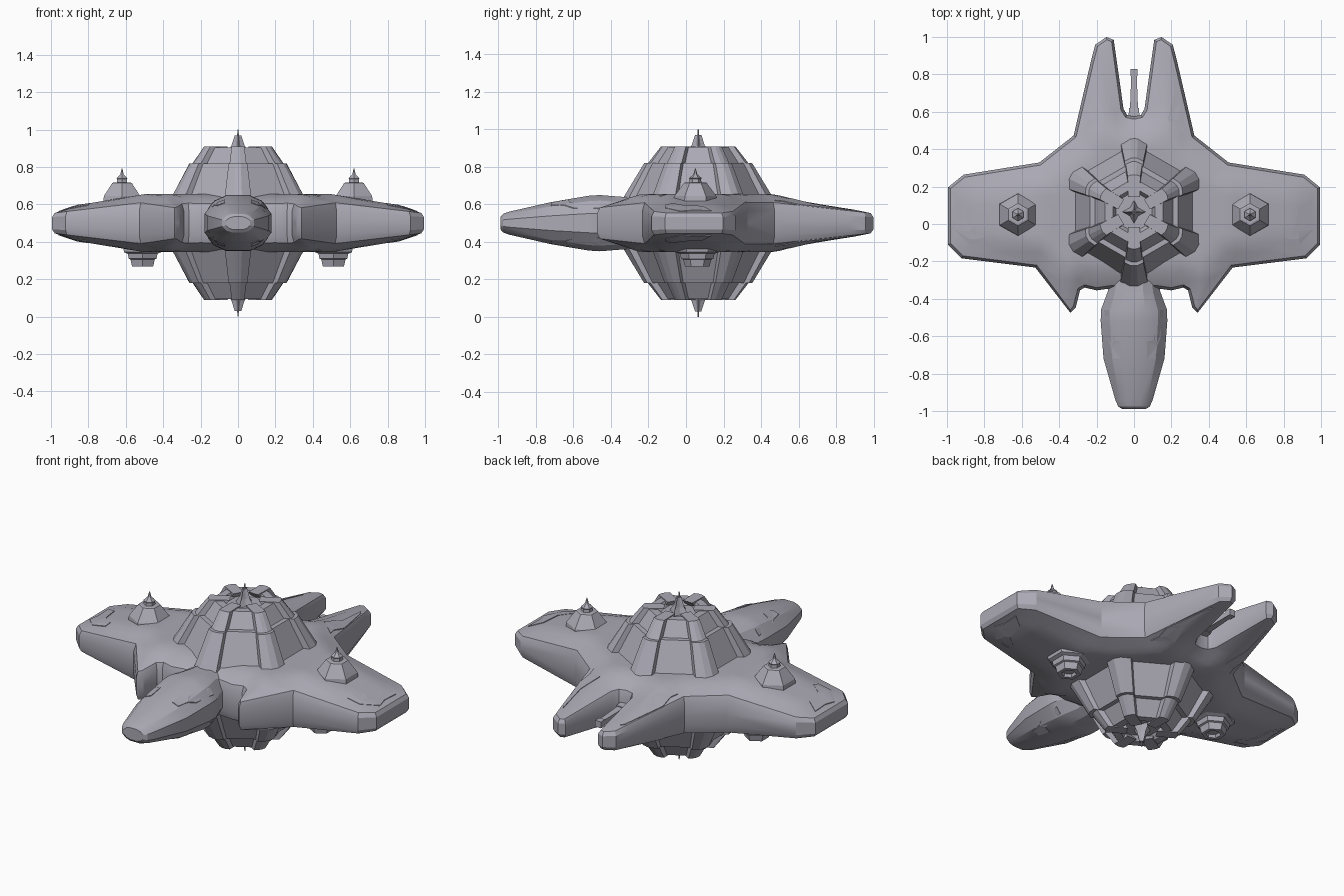
import bpy, bmesh, math
from mathutils import Vector
from mathutils.geometry import delaunay_2d_cdt, intersect_point_line
from mathutils.bvhtree import BVHTree

cube = bpy.data.objects.get("Cube")
if cube:
    bpy.data.objects.remove(cube)

MID, CORE_Y = 0.5, 0.065          # mid-plane height, core centre

paint = bpy.data.materials.new("lavender_grey")
paint.use_nodes = True
colour = (0.41, 0.40, 0.46, 1)
paint.diffuse_color = colour
paint.node_tree.nodes["Principled BSDF"].inputs["Base Color"].default_value = colour


def finish(name, bm, loc=(0, 0), mirror="", smooth=None):
    """Turn a bmesh (z measured from the mid-plane) into an object."""
    bmesh.ops.recalc_face_normals(bm, faces=bm.faces)
    mesh = bpy.data.meshes.new(name)
    bm.to_mesh(mesh)
    mesh.materials.append(paint)
    ob = bpy.data.objects.new(name, mesh)
    ob.location = (loc[0], loc[1], MID)
    bpy.context.collection.objects.link(ob)
    if mirror:
        mod = ob.modifiers.new("mirror", "MIRROR")
        mod.use_axis = ["x" in mirror, False, "z" in mirror]
        mod.merge_threshold = 0.0005
    if smooth:
        bpy.ops.object.select_all(action="DESELECT")
        ob.select_set(True)
        bpy.context.view_layer.objects.active = ob
        bpy.ops.object.shade_smooth_by_angle(angle=math.radians(smooth))
    return ob


def loft(bm, rings):
    """Skin a list of equal-length point rings and cap both ends."""
    loops = [[bm.verts.new(p) for p in ring] for ring in rings]
    sides = []
    n = len(loops[0])
    for a, b in zip(loops, loops[1:]):
        for i in range(n):
            j = (i + 1) % n
            sides.append(bm.faces.new((a[i], a[j], b[j], b[i])))
    bm.faces.new(loops[0])
    bm.faces.new(loops[-1])
    return sides


def ngon(r, z, n=6, x=0, y=0, inner=1):
    """Ring with a corner on +y; inner < 1 pulls every other corner in."""
    return [(x + r * (inner if i % 2 else 1) * math.sin(math.tau * i / n),
             y + r * (inner if i % 2 else 1) * math.cos(math.tau * i / n), z)
            for i in range(n)]


def edge_distance(p, outline):
    best = 9
    for a, b in zip(outline, outline[1:] + outline[:1]):
        q, t = intersect_point_line(p, a, b)
        q = a if t < 0 else b if t > 1 else q
        best = min(best, (p - q.to_2d()).length)
    return best


def sheet(outline, step, height):
    """Triangulated panel over an outline, draped on a height function."""
    pts = list(outline)
    for i in range(int(-1 / step), int(1 / step) + 1):
        for j in range(int(-1 / step), int(1 / step) + 1):
            p = Vector((i * step, j * step))
            if edge_distance(p, outline) > step * 0.6:
                pts.append(p)
    ring = list(range(len(outline)))
    verts, _, faces = delaunay_2d_cdt(pts, [], [ring], 1, 1e-5)[:3]
    bm = bmesh.new()
    used = {i for f in faces for i in f}
    new = {i: bm.verts.new((verts[i].x, verts[i].y, height(verts[i]))) for i in used}
    for f in faces:
        bm.faces.new([new[i] for i in f])
    return bm


def extrude_rim(bm, move):
    """Extrude the open border, moving each new vertex with a rule."""
    rim = [e for e in bm.edges if e.is_boundary]
    push = {}
    for e in rim:
        a, b = e.verts
        out = Vector((b.co.y - a.co.y, a.co.x - b.co.x, 0)).normalized()
        centre = e.link_faces[0].calc_center_median()
        if out.dot((a.co + b.co) / 2 - centre) < 0:
            out = -out
        for v in e.verts:
            push[v.co.to_tuple(5)] = push.get(v.co.to_tuple(5), Vector()) + out
    geom = bmesh.ops.extrude_edge_only(bm, edges=rim)["geom"]
    for v in [g for g in geom if isinstance(g, bmesh.types.BMVert)]:
        v.co = move(v.co.copy(), push[v.co.to_tuple(5)].normalized())


# Winged hull
half = [(0, .56), (.045, .57), (.07, .61), (.12, .975), (.145, .985), (.195, .95),
        (.215, .87), (.31, .465), (.5, .315), (.905, .25), (.98, .19), (.98, -.105),
        (.915, -.17), (.52, -.22), (.34, -.46), (.325, -.44), (.3, -.345),
        (.265, -.325), (.2, -.34), (.13, -.33)]
outline = [Vector(p) for p in half] + [Vector((-x, y)) for x, y in reversed(half[1:])]


def hull_height(p):
    cap = (.155 - .165 * max(0, abs(p.x) - .5) - .15 * max(0, p.y - .45)
           - .25 * max(0, -.3 - p.y))
    return cap * min(1, .72 + 2.4 * edge_distance(p, outline))


hull = sheet(outline, 0.05, hull_height)
extrude_rim(hull, lambda co, out: Vector((co.x, co.y, co.z * .6)) + out * .015)
extrude_rim(hull, lambda co, out: Vector((co.x, co.y, 0)))
finish("winged_hull", hull, mirror="z", smooth=28)

# Faceted nose
section = [(1, .35), (.72, .8), (.35, 1)]
section += [(-x, z) for x, z in reversed(section)]
section += [(-x, -z) for x, z in section]
nose = bmesh.new()
stations = [(-.2, .13, .13), (-.36, .14, .142), (-.46, .177, .15), (-.52, .178, .146),
            (-.72, .163, .112), (-.94, .1, .062), (-.975, .085, .05), (-.988, .065, .035)]
loft(nose, [[(x * w, y, z * h) for x, z in section] for y, w, h in stations])
finish("nose", nose, smooth=25)

# Raised armour plates draped on the hull and nose
plates = {
    "wing_plate": (hull, [(.95, .136), (.88, .09), (.86, -.02), (.795, -.07), (.8, -.11),
                          (.885, -.11), (.96, -.03), (.945, .035)]),
    "tail_plate": (hull, [(.19, .89), (.205, .87), (.275, .61), (.265, .525), (.28, .475),
                          (.18, .557), (.215, .69)]),
    "nose_plate": (nose, [(.16, -.46), (.135, -.46), (.105, -.62), (.07, -.63), (.07, -.72),
                          (.11, -.72), (.125, -.65), (.145, -.6)]),
}
for name, (base, pts) in plates.items():
    tree = BVHTree.FromBMesh(base)

    def drape(p):
        hit = tree.ray_cast(Vector((p.x, p.y, 1)), Vector((0, 0, -1)))[0]
        return (hit.z if hit else 0) + .004

    plate = sheet([Vector(p) for p in pts], 0.04, drape)
    extrude_rim(plate, lambda co, out: co - Vector((0, 0, .008)))
    finish(name, plate, mirror="xz")

# Hexagonal core with recessed windows and a sunken crown
core = bmesh.new()
levels = [(.36, .13), (.255, .32), (.24, .32), (.18, .405), (.13, .405), (.11, .375)]
sides = loft(core, [ngon(r, z) for r, z in levels])
windows = sides[:6]
bmesh.ops.inset_individual(core, faces=windows, thickness=.055, use_even_offset=True)
bmesh.ops.inset_individual(core, faces=windows, thickness=.008, depth=-.012)
finish("core", core, (0, CORE_Y), "z")

# Corner ribs: wedge-ended, stepped at the collar
ribs = bmesh.new()
for k in range(6):
    a = math.tau * k / 6
    out, side = Vector((math.sin(a), math.cos(a), 0)), Vector((math.cos(a), -math.sin(a), 0))
    rings = []
    for z, r, w in [(.13, .415, .072), (.32, .3, .05), (.32, .28, .045), (.41, .21, .034)]:
        shape = [(r - .13, -w * .9), (r - w * .58, -w), (r - .012, -w * .3),
                 (r - .012, w * .3), (r - w * .58, w), (r - .13, w * .9)]
        rings.append([out * d + side * s + Vector((0, 0, z)) for d, s in shape])
    loft(ribs, rings)
finish("core_ribs", ribs, (0, CORE_Y), "z")

# Star-shaped spire and antenna
spire = bmesh.new()
loft(spire, [ngon(r, z, 8, inner=.5) for r, z in [(.065, .37), (.035, .415), (.017, .47)]])
loft(spire, [ngon(r, z, 6) for r, z in [(.006, .46), (.003, .5)]])
finish("core_spire", spire, (0, CORE_Y), "z")

# Upper wing turrets
turret = bmesh.new()
steps = [(.118, .09), (.112, .145), (.095, .168), (.092, .172), (.06, .215), (.05, .218),
         (.032, .218), (.03, .235), (.034, .24), (.022, .25), (.01, .262), (.002, .292)]
loft(turret, [ngon(r, z, x=.62, y=.05) for r, z in steps])
finish("upper_turrets", turret, mirror="x")

# Lower wing turrets, hollow at the tip
turret = bmesh.new()
steps = [(.122, -.11), (.115, -.155), (.092, -.163), (.086, -.19), (.075, -.194),
         (.065, -.232), (.042, -.232), (.035, -.215)]
loft(turret, [ngon(r, z, x=.51, y=.06) for r, z in steps])
finish("lower_turrets", turret, mirror="x")

# Tail gun between the rear prongs
gun = bmesh.new()
for y0, y1, w0, w1 in [(.52, .62, .034, .026), (.6, .81, .022, .014), (.79, .83, .019, .019)]:
    loft(gun, [[(x * w, y, z * w) for x, z in ((1, 1), (-1, 1), (-1, -1), (1, -1))]
               for y, w in ((y0, w0), (y1, w1))])
finish("tail_gun", gun)
